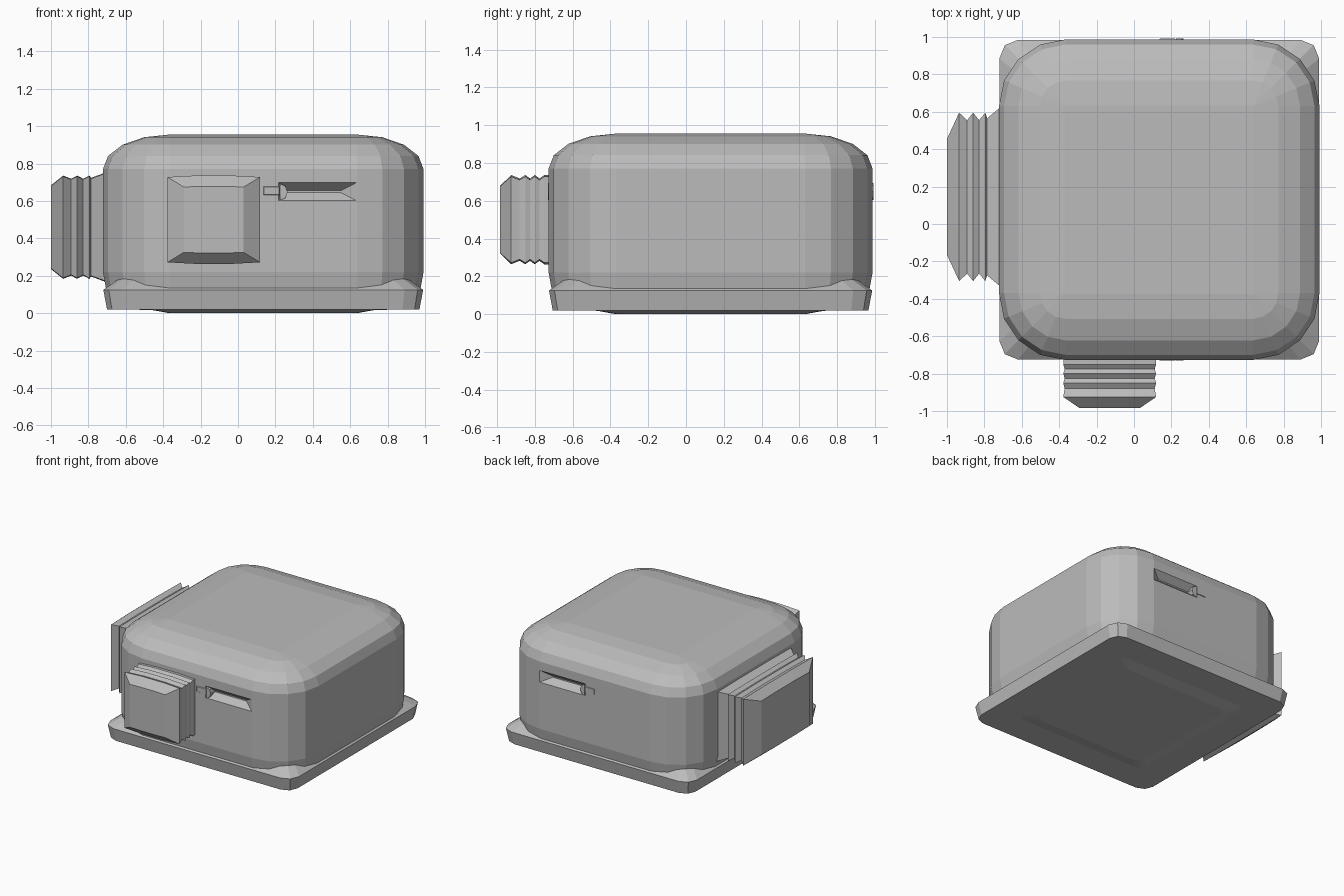
import bpy
import math
from mathutils import Vector

cube = bpy.data.objects.get("Cube")
if cube:
    bpy.data.objects.remove(cube, do_unlink=True)

# The single grey finish
grey = bpy.data.materials.new("plain grey")
grey.use_nodes = True
COLOUR = (0.5, 0.5, 0.5, 1)
grey.diffuse_color = COLOUR
grey.node_tree.nodes["Principled BSDF"].inputs["Base Color"].default_value = COLOUR

CENTRE = Vector((0.135, 0.13, 0))


def loft(name, rings):
    """Skin a stack of equal rings and cap both ends."""
    n = len(rings[0])
    verts = [p for ring in rings for p in ring]
    faces = [tuple(range(n))[::-1], tuple(range(len(verts) - n, len(verts)))]
    for k in range(len(rings) - 1):
        for i in range(n):
            j = (i + 1) % n
            faces.append((k * n + i, k * n + j, (k + 1) * n + j, (k + 1) * n + i))
    mesh = bpy.data.meshes.new(name)
    mesh.from_pydata(verts, [], faces)
    mesh.materials.append(grey)
    obj = bpy.data.objects.new(name, mesh)
    bpy.context.collection.objects.link(obj)
    bpy.context.view_layer.objects.active = obj
    bpy.ops.object.mode_set(mode='EDIT')
    bpy.ops.mesh.select_all(action='SELECT')
    bpy.ops.mesh.normals_make_consistent(inside=False)
    bpy.ops.object.mode_set(mode='OBJECT')
    return obj


def rounded_square(half, radius, z, steps):
    ring = []
    for q, (sx, sy) in enumerate(((1, 1), (-1, 1), (-1, -1), (1, -1))):
        for s in range(steps + 1):
            a = math.pi / 2 * (q + s / steps)
            ring.append(CENTRE + Vector((sx * (half - radius) + radius * math.cos(a),
                                         sy * (half - radius) + radius * math.sin(a), z)))
    return ring


def panel_ring(depth, half_w, half_h, bow, place):
    """Rectangle with slightly bowed long edges."""
    outline = [(-1, -1, 0), (-.4, -1, 1), (.4, -1, 1), (1, -1, 0),
               (1, 1, 0), (.4, 1, 1), (-.4, 1, 1), (-1, 1, 0)]
    return [place(u * half_w, v * (half_h + b * bow), depth) for u, v, b in outline]


# Main body: straight walls with a softly domed top
core, round_xy, round_z, shoulder = 0.5, 0.357, 0.185, 0.77
rings = [rounded_square(0.835, 0.335, 0.1, 4), rounded_square(0.857, 0.357, 0.22, 4)]
for step in range(5):
    a = math.radians(22.5 * step)
    r = max(round_xy * math.cos(a), 0.004)
    rings.append(rounded_square(core + r, r, shoulder + round_z * math.sin(a), 4))
body = loft("body", rings)

# Tapered grooves cut into the front and back walls
for side in (-1, 1):
    wall = CENTRE.y + side * 0.857

    def on_wall(u, v, d):
        return Vector((u, wall + side * d, v))

    def slot(depth, x0, x1, z0, z1):
        return [on_wall(x0, z0, depth), on_wall(x1, z0, depth),
                on_wall(x1, z1, depth), on_wall(x0, z1, depth)]

    cutter = loft("groove_cutter", [slot(0.01, 0.21, 0.65, 0.593, 0.707),
                                    slot(-0.05, 0.25, 0.55, 0.645, 0.655)])
    cutter.hide_render = True
    mod = body.modifiers.new("groove", 'BOOLEAN')
    mod.operation, mod.solver, mod.object = 'DIFFERENCE', 'EXACT', cutter
    bpy.context.view_layer.objects.active = body
    bpy.ops.object.modifier_apply(modifier=mod.name)
    bpy.data.objects.remove(cutter, do_unlink=True)

    # Small pin at the inner end of each groove
    label = "front" if side < 0 else "back"
    pin = []
    for depth in (-0.05, 0.004):
        pin.append([on_wall(0.225 + 0.04 * math.cos(t), 0.648 + 0.045 * math.sin(t), depth)
                    for t in (math.radians(a) for a in range(-90, 91, 45))])
    loft(label + "_groove_pin", pin)
    loft(label + "_groove_stub", [slot(-0.02, 0.11, 0.23, 0.62, 0.69),
                                  slot(0.004, 0.14, 0.22, 0.635, 0.675)])

# Base plate with bevelled rim and shallow foot
loft("base_plate", [rounded_square(h, r, z, 2) for h, r, z in (
    (0.5, 0.05, 0), (0.6, 0.06, 0.018), (0.835, 0.09, 0.02),
    (0.855, 0.1, 0.125), (0.75, 0.08, 0.2))])

# Ribbed square plug on the front
front_profile = [(-0.70, 0), (-0.75, 0), (-0.775, -0.018), (-0.80, 0), (-0.825, -0.018),
                 (-0.85, 0), (-0.88, -0.018), (-0.925, 0)]
plug = [panel_ring(y, 0.248 + d * 0.4, 0.228 + d, 0.008,
                   lambda u, v, y: Vector((u - 0.13, y, v + 0.5))) for y, d in front_profile]
plug.append(panel_ring(-0.985, 0.16, 0.175, 0.003,
                       lambda u, v, y: Vector((u - 0.13, y, v + 0.5))))
loft("front_plug", plug)

# Wide ribbed plug on the side
side_profile = [(-0.69, 0.5, 0.295), (-0.785, 0.42, 0.26), (-0.795, 0.45, 0.272),
                (-0.828, 0.41, 0.255), (-0.86, 0.45, 0.272), (-0.892, 0.41, 0.255),
                (-0.935, 0.45, 0.272), (-1.0, 0.31, 0.22)]
loft("side_plug", [panel_ring(x, w, h, 0.004,
                              lambda u, v, x: Vector((x, u + 0.145, v + 0.46)))
                   for x, w, h in side_profile])
